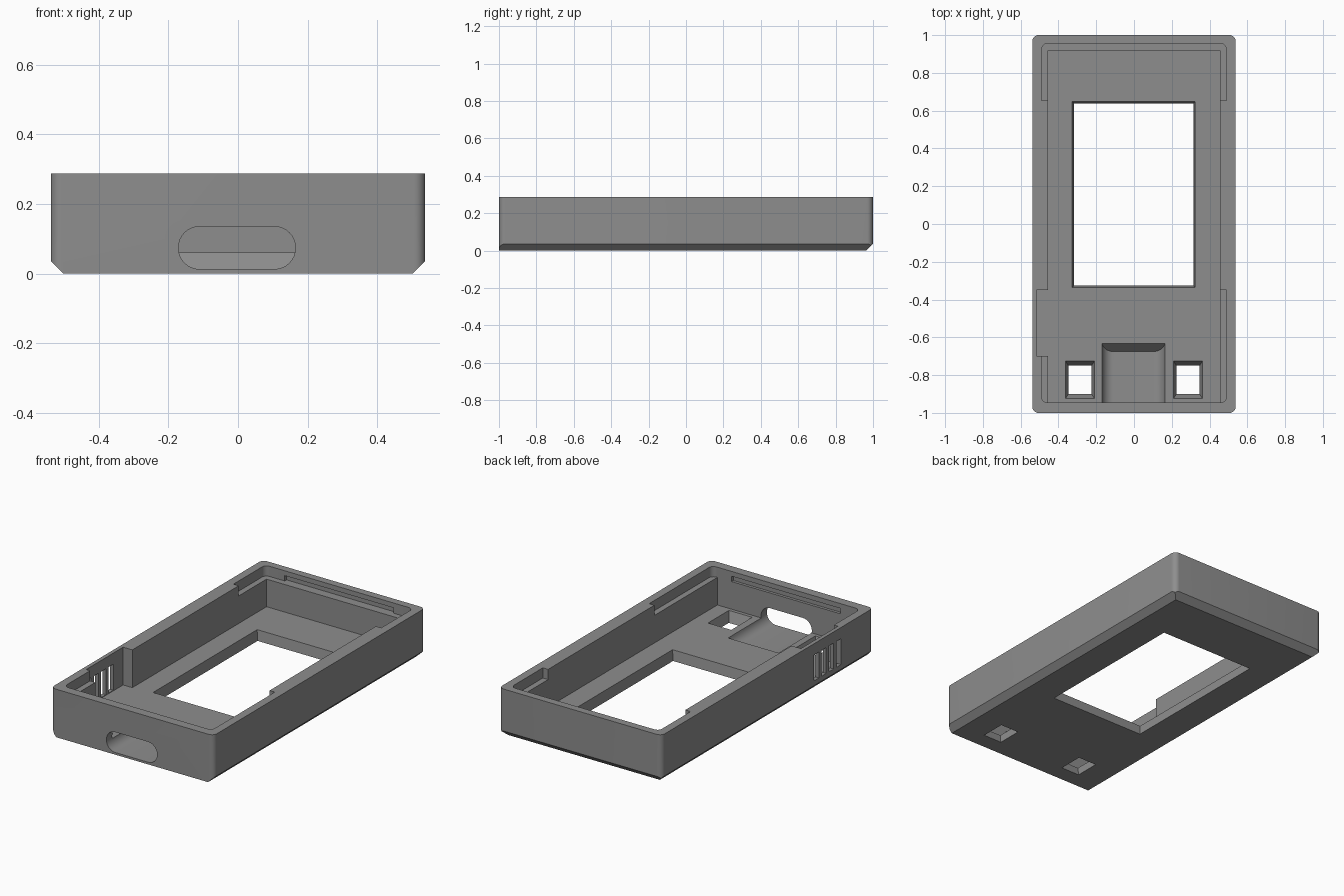
import bpy, bmesh, math
from mathutils import Vector

if "Cube" in bpy.data.objects:
    bpy.data.objects.remove(bpy.data.objects["Cube"])

W, L, H = 0.538, 1.0, 0.287      # half width, half length, height
FLOOR, LEDGE = 0.061, 0.226
TOP = 0.4                        # cutters reach above the rim

grey = bpy.data.materials.new("grey_plastic")
grey.diffuse_color = (0.27, 0.27, 0.27, 1)
grey.use_nodes = True
grey.node_tree.nodes["Principled BSDF"].inputs["Base Color"].default_value = grey.diffuse_color


def outline(x0, x1, y0, y1, front_r=0, back_r=0, seg=8):
    """Rectangle with separately rounded front and back corners."""
    pts = []
    for sx, sy, r, start in ((1, 1, back_r, 0), (-1, 1, back_r, 90),
                             (-1, -1, front_r, 180), (1, -1, front_r, 270)):
        cx = x1 - r if sx > 0 else x0 + r
        cy = y1 - r if sy > 0 else y0 + r
        for i in range(seg + 1 if r else 1):
            a = math.radians(start + 90 * i / seg)
            pts.append((cx + r * math.cos(a), cy + r * math.sin(a)))
    return pts


def loft(name, loop_a, loop_b):
    """Closed solid between two matching 3D loops."""
    bm = bmesh.new()
    a = [bm.verts.new(p) for p in loop_a]
    b = [bm.verts.new(p) for p in loop_b]
    n = len(a)
    bm.faces.new(a[::-1])
    bm.faces.new(b)
    for i in range(n):
        j = (i + 1) % n
        bm.faces.new((a[i], a[j], b[j], b[i]))
    bmesh.ops.recalc_face_normals(bm, faces=bm.faces)
    me = bpy.data.meshes.new(name)
    bm.to_mesh(me)
    bm.free()
    me.materials.append(grey)
    ob = bpy.data.objects.new(name, me)
    bpy.context.collection.objects.link(ob)
    return ob


def prism(name, pts, z0, z1, top_pts=None):
    return loft(name, [(x, y, z0) for x, y in pts],
                [(x, y, z1) for x, y in (top_pts or pts)])


def tapered(name, x0, x1, y0, y1, grow_x, grow_y):
    """Floor opening that widens from the underside to the inner floor."""
    def rect(t):
        return outline(x0 - grow_x * t, x1 + grow_x * t,
                       y0 - grow_y * t, y1 + grow_y * t)
    t0, t1 = -0.02 / FLOOR, 1 + 0.02 / FLOOR
    return prism(name, rect(t0), -0.02, FLOOR + 0.02, rect(t1))


# Outer body, chamfered underneath on the sides and the back
body = prism("case_shell", outline(-W, W, -L, L, 0.032, 0.032), 0, H)
bm = bmesh.new()
bm.from_mesh(body.data)
c = 0.036
for co, no in (((W - c, 0, 0), (1, 0, -1)), ((-W + c, 0, 0), (-1, 0, -1)),
               ((0, L - c, 0), (0, 1, -1))):
    cut = bmesh.ops.bisect_plane(bm, geom=bm.verts[:] + bm.edges[:] + bm.faces[:],
                                 plane_co=Vector(co), plane_no=Vector(no).normalized(),
                                 clear_outer=True)
    edges = [e for e in cut["geom_cut"] if isinstance(e, bmesh.types.BMEdge)]
    bmesh.ops.contextual_create(bm, geom=edges)
bmesh.ops.recalc_face_normals(bm, faces=bm.faces)
bm.to_mesh(body.data)
bm.free()

cutters = [
    # Main cavity and the side pocket behind the vents
    prism("cavity", outline(-0.454, 0.454, -0.945, 0.918), FLOOR, TOP),
    prism("pocket", outline(-0.515, -0.40, -0.70, -0.35), FLOOR, TOP),
    # Lid ledges at the back and front
    prism("back_ledge", outline(-0.489, 0.489, 0.655, 0.955, 0, 0.03), LEDGE, TOP),
    prism("front_ledge", outline(-0.489, 0.489, -0.945, -0.35, 0.03, 0), LEDGE, TOP),
    # Snap grooves in both end walls
    prism("back_groove", outline(-0.36, 0.36, 0.94, 0.972), LEDGE, 0.258),
    prism("front_groove", outline(-0.36, 0.36, -0.962, -0.93), LEDGE, 0.258),
    # Screen window and two button holes
    tapered("window", -0.317, 0.314, -0.326, 0.638, 0.010, 0.010),
]
for s in (-1, 1):
    cutters.append(tapered("button_hole", s * 0.286 - 0.061, s * 0.286 + 0.061,
                           -0.90, -0.75, 0.016, 0.024))
# Vent slots through the thin left wall
for i in range(4):
    y = -0.465 - 0.07 * i
    cutters.append(prism("vent", outline(-0.6, -0.50, y - 0.022, y + 0.022), 0.065, 0.22))
# Rounded port tunnel ending in a ramp up to the floor
port = outline(-0.171, 0.165, 0.013, 0.135, 0.06, 0.06)
cutters.append(loft("port", [(x, -1.1, z) for x, z in port],
                    [(x, -0.675 + (z - 0.013) * 0.9, z) for x, z in port]))

bpy.context.view_layer.objects.active = body
body.select_set(True)
for cutter in cutters:
    cutter.hide_render = True
    mod = body.modifiers.new(cutter.name, "BOOLEAN")
    mod.operation, mod.solver, mod.object = "DIFFERENCE", "EXACT", cutter
    bpy.ops.object.modifier_apply(modifier=mod.name)
    bpy.data.objects.remove(cutter)

bpy.ops.object.select_all(action="DESELECT")
body.select_set(True)
bpy.ops.object.shade_smooth_by_angle(angle=math.radians(25))
